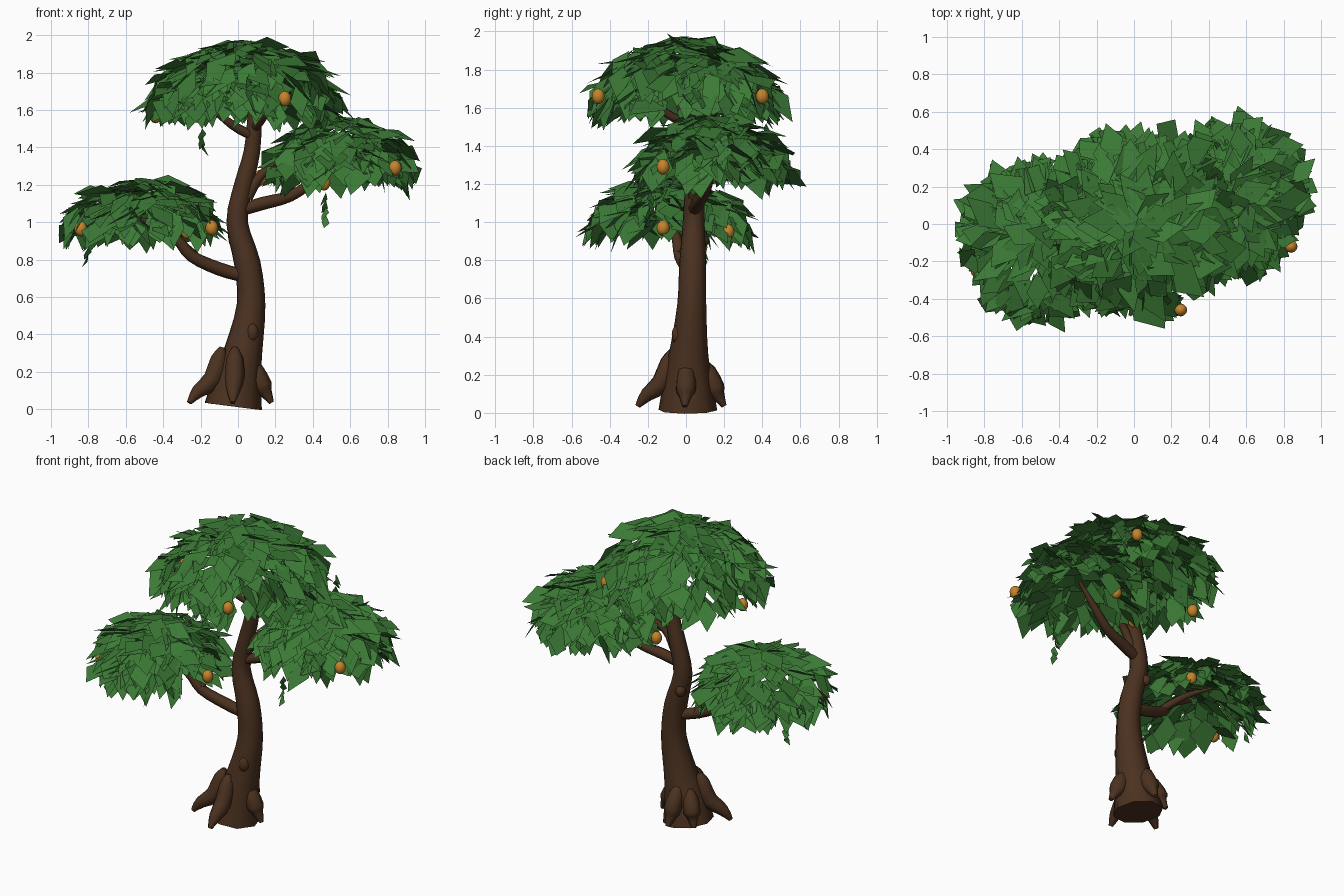
import bpy, bmesh, math, random
from mathutils import Vector, Matrix

if "Cube" in bpy.data.objects:
    bpy.data.objects.remove(bpy.data.objects["Cube"])

random.seed(5)


def material(name, rgb):
    m = bpy.data.materials.new(name)
    m.diffuse_color = (*rgb, 1)
    m.use_nodes = True
    m.node_tree.nodes["Principled BSDF"].inputs["Base Color"].default_value = m.diffuse_color
    return m


BARK = material("bark brown", (0.070, 0.031, 0.014))
LEAF = material("leaf green", (0.044, 0.192, 0.036))
FRUIT = material("fruit orange", (0.56, 0.23, 0.025))


def finish(name, bm, mat, smooth=None):
    me = bpy.data.meshes.new(name)
    bm.to_mesh(me)
    bm.free()
    me.materials.append(mat)
    ob = bpy.data.objects.new(name, me)
    bpy.context.collection.objects.link(ob)
    if smooth:
        bpy.context.view_layer.objects.active = ob
        ob.select_set(True)
        bpy.ops.object.shade_smooth_by_angle(angle=math.radians(smooth))
        ob.select_set(False)
    return ob


def spline(pts, steps):
    """Catmull-Rom through (x, y, z, radius) points."""
    p = [Vector(q) for q in pts]
    p = [2 * p[0] - p[1]] + p + [2 * p[-1] - p[-2]]
    out = []
    for a, b, c, d in zip(p, p[1:], p[2:], p[3:]):
        for i in range(steps):
            t = i / steps
            out.append(0.5 * (2 * b + (c - a) * t + (2 * a - 5 * b + 4 * c - d) * t * t
                              + (3 * b - a - 3 * c + d) * t ** 3))
    return out + [p[-2]]


def tube(name, pts, sides=8, steps=3):
    bm = bmesh.new()
    path = spline(pts, steps)
    rings = []
    for i, q in enumerate(path):
        tan = (path[min(i + 1, len(path) - 1)] - path[max(i - 1, 0)]).to_3d().normalized()
        u = tan.cross(Vector((0.13, 1, 0.07))).normalized()
        v = tan.cross(u)
        rings.append([bm.verts.new(q.to_3d() + max(q[3], 0.003) * (
            u * math.cos(2 * math.pi * k / sides) + v * math.sin(2 * math.pi * k / sides)))
            for k in range(sides)])
    for r, s in zip(rings, rings[1:]):
        for k in range(sides):
            bm.faces.new((r[k], r[(k + 1) % sides], s[(k + 1) % sides], s[k]))
    bm.faces.new(rings[0][::-1])
    bm.faces.new(rings[-1])
    bmesh.ops.recalc_face_normals(bm, faces=bm.faces)
    return finish(name, bm, BARK, 60)


# Trunk, S-curved with a flared foot
tube("trunk", [(-0.025, 0.01, 0.015, 0.155), (-0.005, 0.01, 0.16, 0.130), (0.03, 0.015, 0.32, 0.102),
               (0.07, 0.03, 0.56, 0.077), (0.05, 0.035, 0.78, 0.071), (-0.005, 0.04, 1.0, 0.058),
               (0.03, 0.045, 1.2, 0.051), (0.075, 0.04, 1.38, 0.044), (0.09, 0.02, 1.6, 0.036),
               (0.09, 0.0, 1.76, 0.015)], 8)

# Branches
branches = {
    "left_branch": [(0.04, 0.03, 0.71, 0.035), (-0.1, 0.01, 0.75, 0.036), (-0.25, -0.03, 0.82, 0.032),
                    (-0.34, -0.05, 0.92, 0.026), (-0.52, -0.09, 1.02, 0.012)],
    "left_fork": [(-0.24, -0.03, 0.83, 0.024), (-0.36, 0.06, 0.93, 0.02), (-0.5, 0.14, 1.0, 0.008)],
    "right_branch": [(0.0, 0.04, 1.06, 0.032), (0.13, 0.06, 1.10, 0.035), (0.28, 0.09, 1.14, 0.03),
                     (0.40, 0.12, 1.22, 0.024), (0.55, 0.14, 1.36, 0.010)],
    "right_fork": [(0.05, 0.04, 1.13, 0.028), (0.13, 0.04, 1.26, 0.024), (0.3, 0.1, 1.36, 0.01)],
    "crown_fork_left": [(0.08, 0.03, 1.46, 0.026), (-0.03, 0.0, 1.52, 0.024), (-0.18, -0.05, 1.64, 0.01)],
    "crown_fork_back": [(0.085, 0.03, 1.48, 0.026), (0.12, 0.14, 1.57, 0.022), (0.2, 0.26, 1.68, 0.01)],
    "crown_fork_front": [(0.085, 0.03, 1.5, 0.026), (0.14, -0.1, 1.57, 0.022), (0.2, -0.22, 1.68, 0.01)],
}
for name, pts in branches.items():
    tube(name, pts)

# Roots: tapered pods leaning on the foot (angle, reach, height)
for i, (deg, reach, top) in enumerate([(204, 0.275, 0.33), (266, 0.265, 0.33), (355, 0.19, 0.26),
                                       (88, 0.19, 0.27), (140, 0.18, 0.25)]):
    a = math.radians(deg)
    path = [(-0.01 + r * math.cos(a), 0.01 + r * math.sin(a), z, w) for r, z, w in
            ((0.08, top, 0.016), (0.10, top * 0.82, 0.046), (0.14, top * 0.48, 0.054),
             (reach * 0.82, 0.095, 0.038), (reach, 0.035, 0.014))]
    tube(f"root_{i + 1}", path, 7, 2)


def ball(name, loc, size, mat):
    bm = bmesh.new()
    bmesh.ops.create_uvsphere(bm, u_segments=12, v_segments=8, radius=1,
                              matrix=Matrix.Translation(loc) @ Matrix.Diagonal((*size, 1)))
    finish(name, bm, mat, 60)


# Bark knots
ball("knot_front", (0.075, -0.045, 0.41), (0.035, 0.03, 0.05), BARK)
ball("knot_back", (-0.02, 0.085, 0.90), (0.03, 0.035, 0.035), BARK)

# Fruit; some hang in small gaps among the leaves
fruit = [(0.25, -0.46, 1.66), (0.31, 0.40, 1.66), (-0.44, 0.03, 1.57), (0.84, -0.12, 1.29),
         (0.12, 0.14, 1.24), (0.46, 0.38, 1.21), (-0.84, -0.25, 0.965), (-0.27, 0.22, 0.95),
         (-0.14, -0.12, 0.97)]
for i, p in enumerate(fruit):
    ball(f"fruit_{i + 1}", p, (0.034, 0.034, 0.041), FRUIT)
gaps = [Vector(g) for g in ((0.25, -0.52, 1.65), (0.86, -0.17, 1.28), (-0.85, -0.32, 0.95),
                            (-0.13, -0.22, 0.96), (-0.13, -0.32, 0.95), (-0.49, 0.07, 1.57))]


def add_leaf(bm, base, along, normal, length, width):
    """Kite-shaped leaf with a bend at its widest part."""
    side = along.cross(normal).normalized()
    k = random.uniform(0.38, 0.58)
    skew = random.uniform(-0.16, 0.16) * length
    mid = base + along * length * k + normal * 0.012
    pts = [base, mid + side * width / 2 + along * skew,
           base + along * length, mid - side * width / 2 - along * skew]
    bm.faces.new([bm.verts.new(p) for p in pts])


def canopy(name, centre, rx, ry, height, drop, count):
    """Hollow dome of scattered leaves pointing down and outward, tips kept inside rx, ry and drop."""
    bm = bmesh.new()
    c = Vector(centre)
    for i in range(count):
        h = 1 - (i + 0.5) / count * 0.98
        a = i * 2.39996 + random.uniform(-0.25, 0.25)
        r = math.sqrt(1 - h * h)
        shell = random.uniform(0.88, 1.02) if i % 4 else random.uniform(0.62, 0.88)
        out = Vector((math.cos(a), math.sin(a), 0))
        p = c + Vector((rx * 0.82 * r * out.x, ry * 0.82 * r * out.y, height * h)) * shell
        # Slope steepens toward the rim; some leaves flare out
        pitch = math.atan2(height * r, 0.45 * max(h, 0.25)) * 0.85 + random.uniform(-0.45, 0.3)
        flare = i % 5 == 1
        if flare:
            pitch *= 0.35
        pitch = min(max(pitch, 0.0), 1.4)
        o = Matrix.Rotation(random.uniform(-0.8, 0.8), 3, 'Z') @ out
        along = o * math.cos(pitch) - Vector((0, 0, math.sin(pitch)))
        normal = o * math.sin(pitch) + Vector((0, 0, math.cos(pitch)))
        roll = Matrix.Rotation(random.uniform(-0.6, 0.6), 3, along)
        length = random.uniform(0.18, 0.28)
        width = length * random.uniform(0.5, 0.68)
        base = p - along * 0.08
        reach = random.uniform(0.95, 1.2) if flare else random.uniform(0.75, 1.1)
        low = drop * random.uniform(0.4, 1.1)
        for _ in range(8):
            tip = base + along * length - c
            if (tip.x / rx) ** 2 + (tip.y / ry) ** 2 < reach and tip.z > -low:
                break
            length *= 0.92
        middle = base + along * length * 0.5
        if min((middle - g).length for g in gaps) > 0.10:
            add_leaf(bm, base, along, roll @ normal, length, width)
    # Cap of flat leaves closing the dome top
    for k in range(11):
        a = k * 2.4
        o = Vector((math.cos(a), math.sin(a), -0.2)).normalized()
        n = Vector((0.2 * math.cos(a), 0.2 * math.sin(a), 1)).normalized()
        add_leaf(bm, c + Vector((0, 0, height * 0.97 + 0.003 * k)) - o * 0.03, o, n, 0.24, 0.14)
    return finish(name, bm, LEAF)


canopy("crown_canopy", (0.03, 0.0, 1.58), 0.60, 0.59, 0.37, 0.10, 330)
canopy("right_canopy", (0.545, 0.14, 1.23), 0.45, 0.47, 0.31, 0.12, 240)
canopy("left_canopy", (-0.51, -0.09, 0.93), 0.48, 0.50, 0.28, 0.11, 240)

# Hanging sprigs: short chains of small leaves
for i, (x, y, z, n) in enumerate([(-0.19, -0.1, 1.50, 3), (0.47, -0.19, 1.16, 4), (-0.80, 0.09, 0.91, 3),
                                  (0.43, 0.42, 1.6, 3)]):
    bm = bmesh.new()
    for k in range(n):
        a = random.uniform(0, 6.28)
        along = Vector((0.5 * math.cos(a), 0.5 * math.sin(a), -1)).normalized()
        normal = along.cross(Vector((math.sin(a), -math.cos(a), 0))).normalized()
        add_leaf(bm, Vector((x, y, z - 0.04 * k)), along, normal, 0.08, 0.045)
    finish(f"hanging_sprig_{i + 1}", bm, LEAF)
